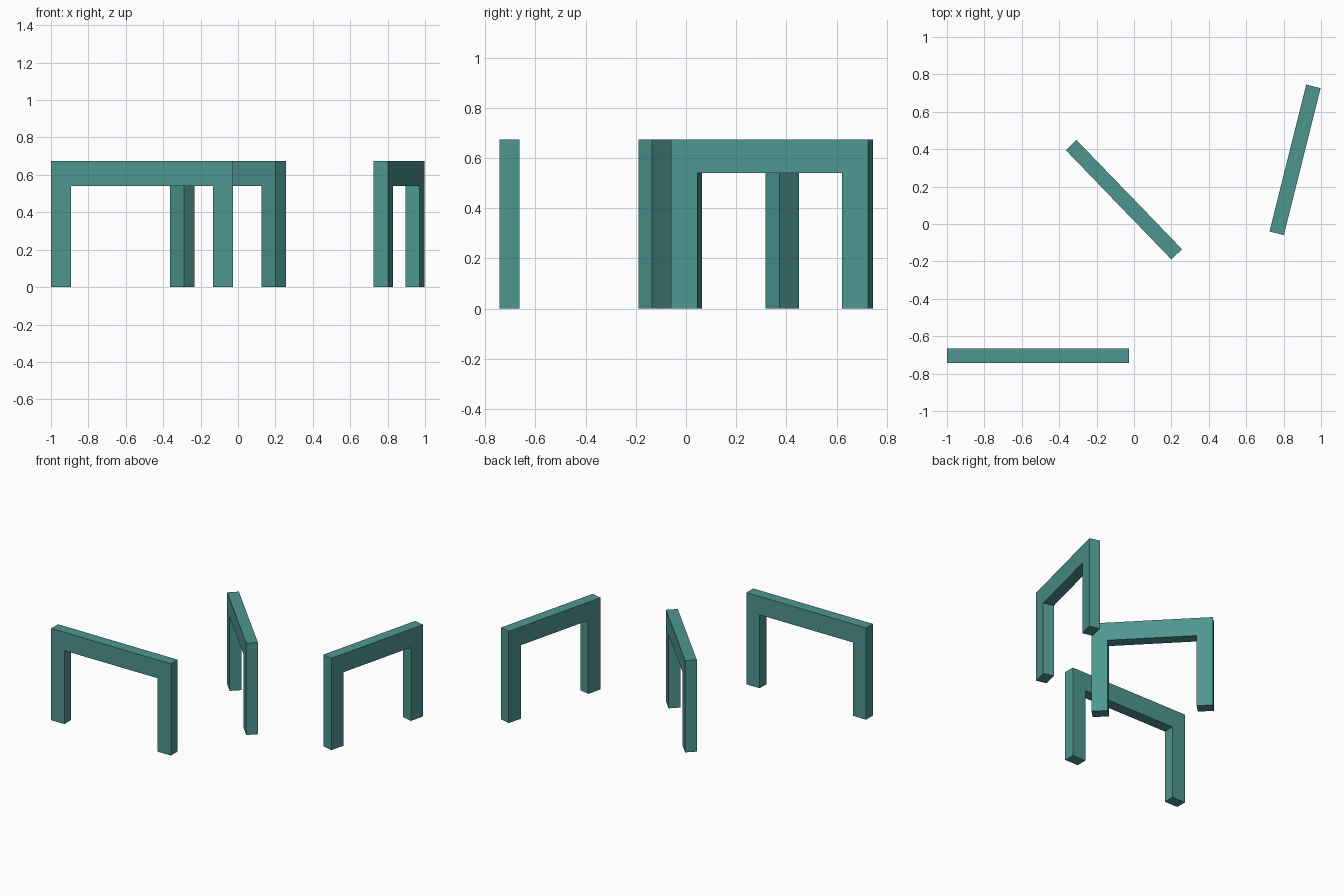
import bpy, bmesh, math

cube = bpy.data.objects.get("Cube")
if cube:
    bpy.data.objects.remove(cube, do_unlink=True)

COLOUR = (0.076, 0.305, 0.279, 1)
teal = bpy.data.materials.new("teal")
teal.use_nodes = True
teal.diffuse_color = COLOUR
teal.node_tree.nodes["Principled BSDF"].inputs["Base Color"].default_value = COLOUR

HEIGHT, OPENING, LEG, THICK = 0.675, 0.54, 0.108, 0.079


def add_arch(name, x, y, length, angle):
    """A square arch: the outline is extruded to its thickness."""
    h = length / 2
    i = h - LEG
    outline = [(-h, 0), (-i, 0), (-i, OPENING), (i, OPENING),
               (i, 0), (h, 0), (h, HEIGHT), (-h, HEIGHT)]
    bm = bmesh.new()
    face = bm.faces.new([bm.verts.new((px, -THICK / 2, pz)) for px, pz in outline])
    side = bmesh.ops.extrude_face_region(bm, geom=[face], use_keep_orig=True)
    moved = [v for v in side["geom"] if isinstance(v, bmesh.types.BMVert)]
    bmesh.ops.translate(bm, verts=moved, vec=(0, THICK, 0))
    bmesh.ops.recalc_face_normals(bm, faces=bm.faces)
    mesh = bpy.data.meshes.new(name)
    bm.to_mesh(mesh)
    bm.free()
    mesh.materials.append(teal)
    obj = bpy.data.objects.new(name, mesh)
    obj.location = (x, y, 0)
    obj.rotation_euler.z = math.radians(angle)
    bpy.context.collection.objects.link(obj)


# Three free-standing arches
add_arch("front_arch", -0.513, -0.704, 0.974, 0)
add_arch("middle_arch", -0.054, 0.13, 0.812, -46)
add_arch("left_arch", 0.861, 0.343, 0.81, 76)
